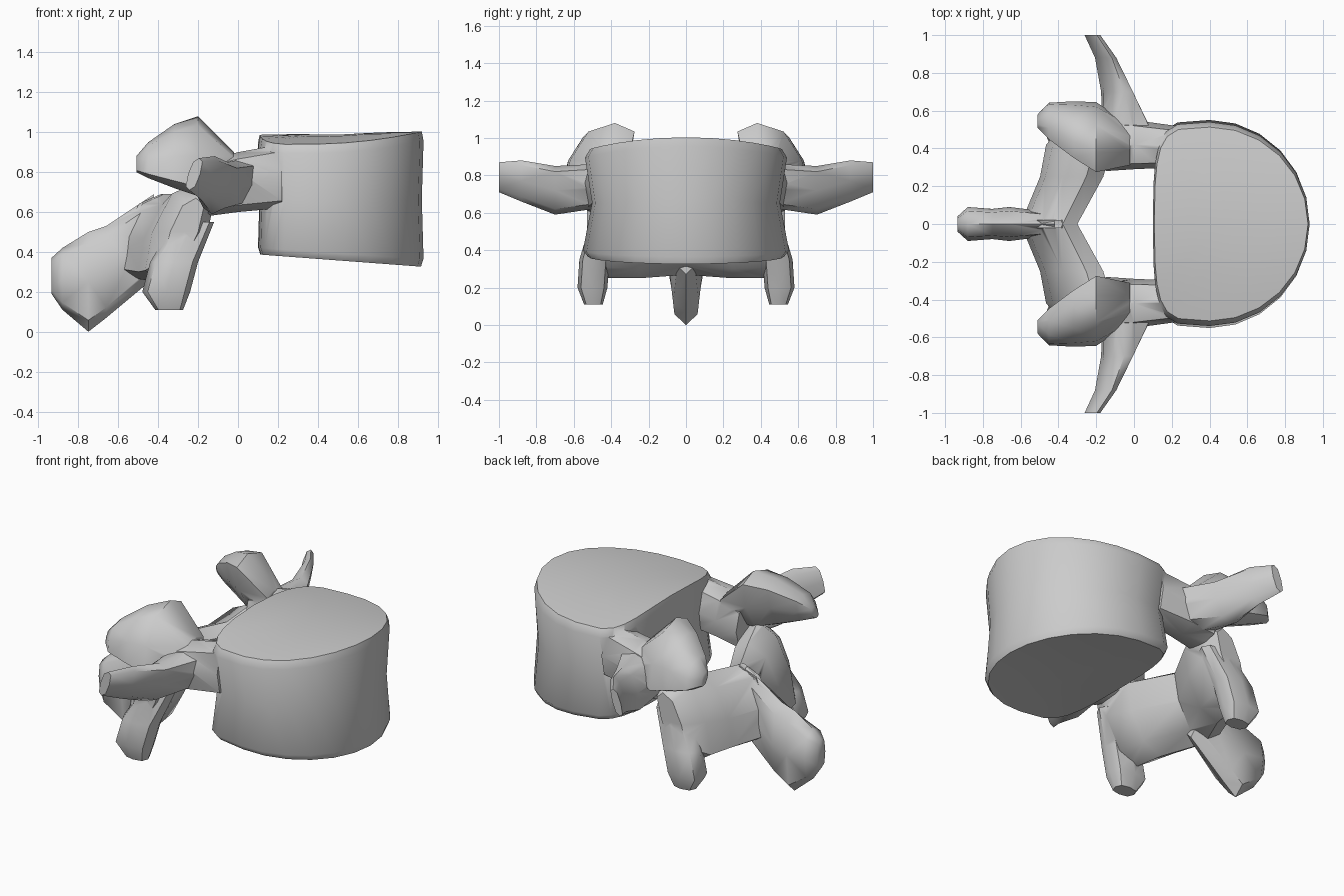
import bpy, bmesh, math

if "Cube" in bpy.data.objects:
    bpy.data.objects.remove(bpy.data.objects["Cube"])

parts = []


def power(v, e):
    return math.copysign(abs(v) ** e, v)


def loft(name, rings):
    """Skin between rings of equal size, with fanned end caps."""
    bm = bmesh.new()
    vs = [[bm.verts.new(p) for p in r] for r in rings]
    n = len(vs[0])
    for a, b in zip(vs, vs[1:]):
        for i in range(n):
            j = (i + 1) % n
            bm.faces.new((a[i], a[j], b[j], b[i]))
    bmesh.ops.poke(bm, faces=[bm.faces.new(vs[0]), bm.faces.new(vs[-1])])
    bmesh.ops.recalc_face_normals(bm, faces=bm.faces[:])
    bmesh.ops.triangulate(bm, faces=bm.faces[:])
    me = bpy.data.meshes.new(name)
    bm.to_mesh(me)
    bm.free()
    ob = bpy.data.objects.new(name, me)
    bpy.context.collection.objects.link(ob)
    parts.append(ob)
    return ob


def strut(name, axis, shear, stations, side=1):
    """Rounded eight-sided bar along one axis; station = x, y, z, half sizes."""
    u, v = [k for k in range(3) if k != axis]
    rings = []
    for x, y, z, ru, rv in stations:
        ring = []
        for i in range(8):
            a = math.tau * i / 8
            p = [x, y, z]
            dv = rv * power(math.sin(a), .75)
            p[u] += ru * power(math.cos(a), .75) + shear * dv
            p[v] += dv
            p[1] *= side
            ring.append(p)
        rings.append(ring)
    return loft(name, rings)


# vertebral body: round in front, blunt and dented behind
def body_ring(sx, sy, t):
    ring = []
    for i in range(24):
        a = math.tau * i / 24
        c, s = math.cos(a), math.sin(a)
        if c > 0:
            x, y = .4 + .53 * c, .54 * s
        else:
            x, y = .4 + .34 * power(c, .5), .54 * power(s, .7)
            x += .04 * c * c
        x, y = .5 + (x - .5) * sx, y * sy
        low = .395 - .075 * x
        high = .985 + .02 * x - .2 * y * y
        ring.append((x, y, low + (high - low) * t))
    return ring


levels = [(.5, .5, .03), (.97, .97, 0), (1, 1.02, .06), (.98, .93, .5),
          (1, 1, .93), (.98, .95, 1), (.5, .5, 1)]
body = loft("vertebral_body", [body_ring(*lv) for lv in levels])

# paired parts of the arch: axis, shear, stations
paired = {
    "pedicle": (0, 0, [
        (.22, .41, .78, .11, .16), (0, .42, .75, .13, .15),
        (-.15, .42, .72, .14, .14)]),
    "superior_process": (0, -.4, [
        (-.02, .42, .8, .1, .1), (-.2, .46, .88, .16, .2),
        (-.32, .5, .88, .13, .16), (-.45, .545, .86, .09, .09),
        (-.51, .545, .84, .03, .04)]),
    "transverse_process": (1, .3, [
        (-.04, .5, .74, .13, .12), (-.09, .7, .72, .07, .13),
        (-.15, .88, .77, .04, .11), (-.22, 1, .79, .03, .08)]),
    "lamina": (1, .35, [
        (-.46, -.02, .48, .12, .21), (-.33, .25, .47, .14, .22),
        (-.29, .42, .5, .14, .25), (-.27, .53, .5, .07, .17)]),
    "inferior_process": (2, 0, [
        (-.22, .45, .55, .1, .06), (-.32, .49, .35, .12, .08),
        (-.36, .5, .2, .12, .08), (-.345, .495, .11, .07, .05)]),
}
for name, spec in paired.items():
    for side, tag in ((1, "left"), (-1, "right")):
        strut(f"{name}_{tag}", *spec, side)

# spinous process
strut("spinous_process", 0, 0, [
    (-.42, 0, .48, .06, .21), (-.66, 0, .3, .09, .23),
    (-.75, 0, .25, .08, .25), (-.88, 0, .265, .09, .155),
    (-.935, 0, .28, .04, .09)])

# weld everything into one continuous bone
bpy.context.view_layer.objects.active = body
for ob in parts[1:]:
    mod = body.modifiers.new("weld", 'BOOLEAN')
    mod.operation = 'UNION'
    mod.solver = 'EXACT'
    mod.object = ob
    bpy.ops.object.modifier_apply(modifier=mod.name)
for ob in parts[1:]:
    bpy.data.objects.remove(ob)

body.name = "vertebra"
bpy.ops.object.select_all(action='DESELECT')
body.select_set(True)
bpy.ops.object.shade_smooth_by_angle(angle=math.radians(50))
